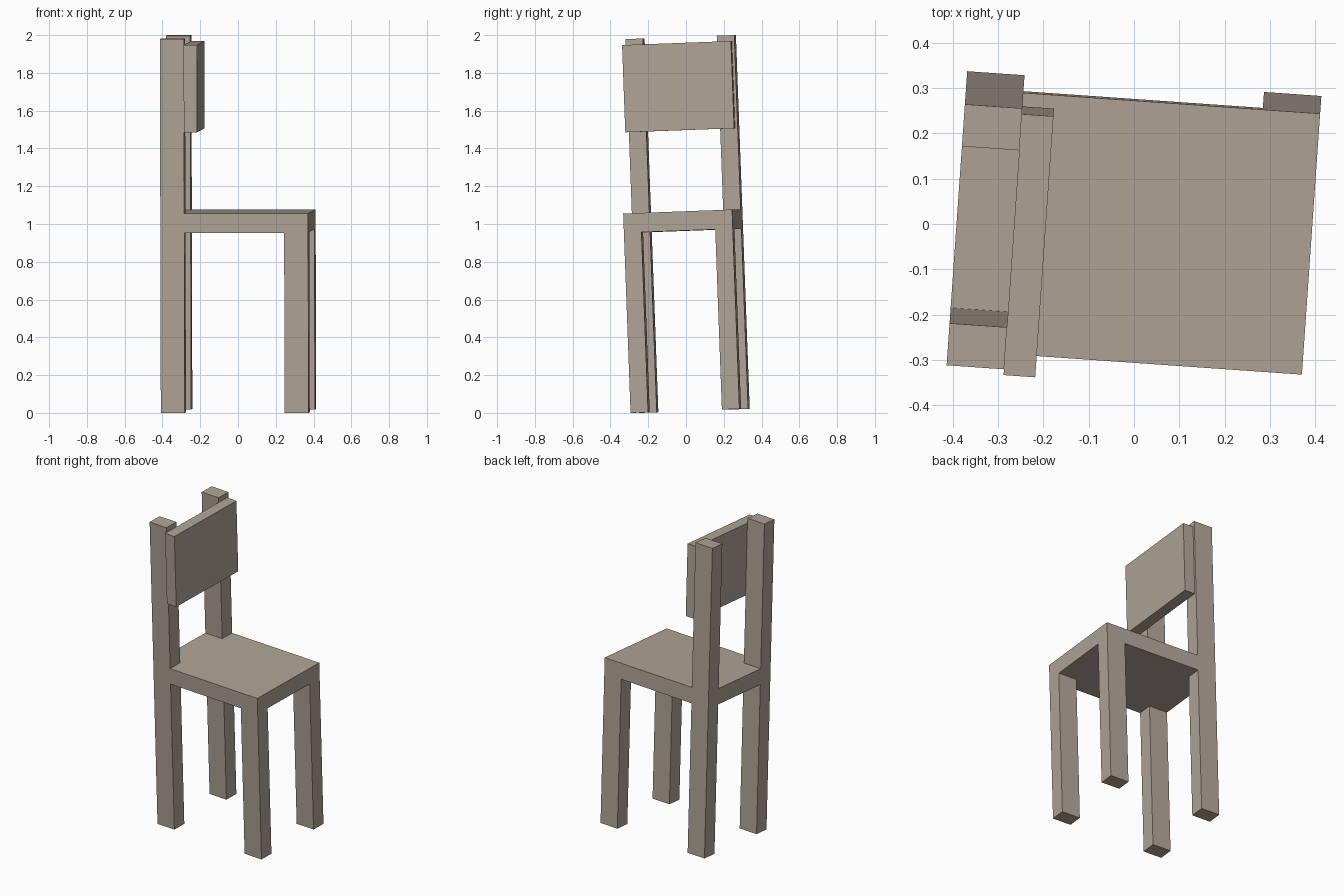
import bpy, bmesh, math
from mathutils import Matrix

if "Cube" in bpy.data.objects:
    bpy.data.objects.remove(bpy.data.objects["Cube"])

# One wood colour for the whole chair
wood = bpy.data.materials.new("greyish_brown_wood")
wood.diffuse_color = (0.434, 0.371, 0.309, 1)
wood.use_nodes = True
wood.node_tree.nodes["Principled BSDF"].inputs["Base Color"].default_value = wood.diffuse_color

# The chair is turned slightly about z and leans slightly towards the front
TURN = Matrix.Rotation(math.radians(-4), 4, 'Z')
LEAN = Matrix.Rotation(math.radians(2.12), 4, 'X')
HALF = 0.289
LIFT = HALF * math.sin(math.radians(2.12))
PLACE = TURN @ Matrix.Translation((0.001, 0.022, LIFT)) @ LEAN


def build(name, xs, ys, zs, filled):
    """Solid made of grid cells; only the outer faces are kept."""
    bm = bmesh.new()
    for i in range(len(xs) - 1):
        for j in range(len(ys) - 1):
            for k in range(len(zs) - 1):
                if filled(i, j, k):
                    lo = (xs[i], ys[j], zs[k])
                    hi = (xs[i + 1], ys[j + 1], zs[k + 1])
                    size = [b - a for a, b in zip(lo, hi)]
                    mid = [(a + b) / 2 for a, b in zip(lo, hi)]
                    bmesh.ops.create_cube(
                        bm, size=1,
                        matrix=Matrix.Translation(mid) @ Matrix.Diagonal((*size, 1)))
    # weld the cells and drop the doubled faces between neighbours
    bmesh.ops.remove_doubles(bm, verts=bm.verts, dist=1e-4)
    groups = {}
    for f in bm.faces:
        c = f.calc_center_median()
        groups.setdefault(tuple(round(v, 3) for v in c), []).append(f)
    inner = [f for g in groups.values() if len(g) > 1 for f in g]
    bmesh.ops.delete(bm, geom=inner, context='FACES')
    bmesh.ops.recalc_face_normals(bm, faces=bm.faces)
    bmesh.ops.dissolve_limit(bm, angle_limit=0.01, verts=bm.verts, edges=bm.edges)
    mesh = bpy.data.meshes.new(name)
    bm.to_mesh(mesh)
    bm.free()
    mesh.materials.append(wood)
    obj = bpy.data.objects.new(name, mesh)
    obj.matrix_world = PLACE
    bpy.context.collection.objects.link(obj)
    return obj


# Seat, four legs and two tall back posts in one piece
def in_frame(i, j, k):
    corner = i != 1 and j != 1
    return k == 1 or (k == 0 and corner) or (k == 2 and corner and i == 0)


build("seat_with_legs_and_posts",
      (-0.392, -0.265, 0.265, 0.392),
      (-HALF, -HALF + 0.093, HALF - 0.093, HALF),
      (0, 0.954, 1.056, 1.98), in_frame)

# Backrest panel, fixed to the inner side of the posts, a little off centre
build("backrest", (-0.265, -0.195), (-HALF - 0.014, HALF - 0.014),
      (1.487, 1.949), lambda i, j, k: True)
